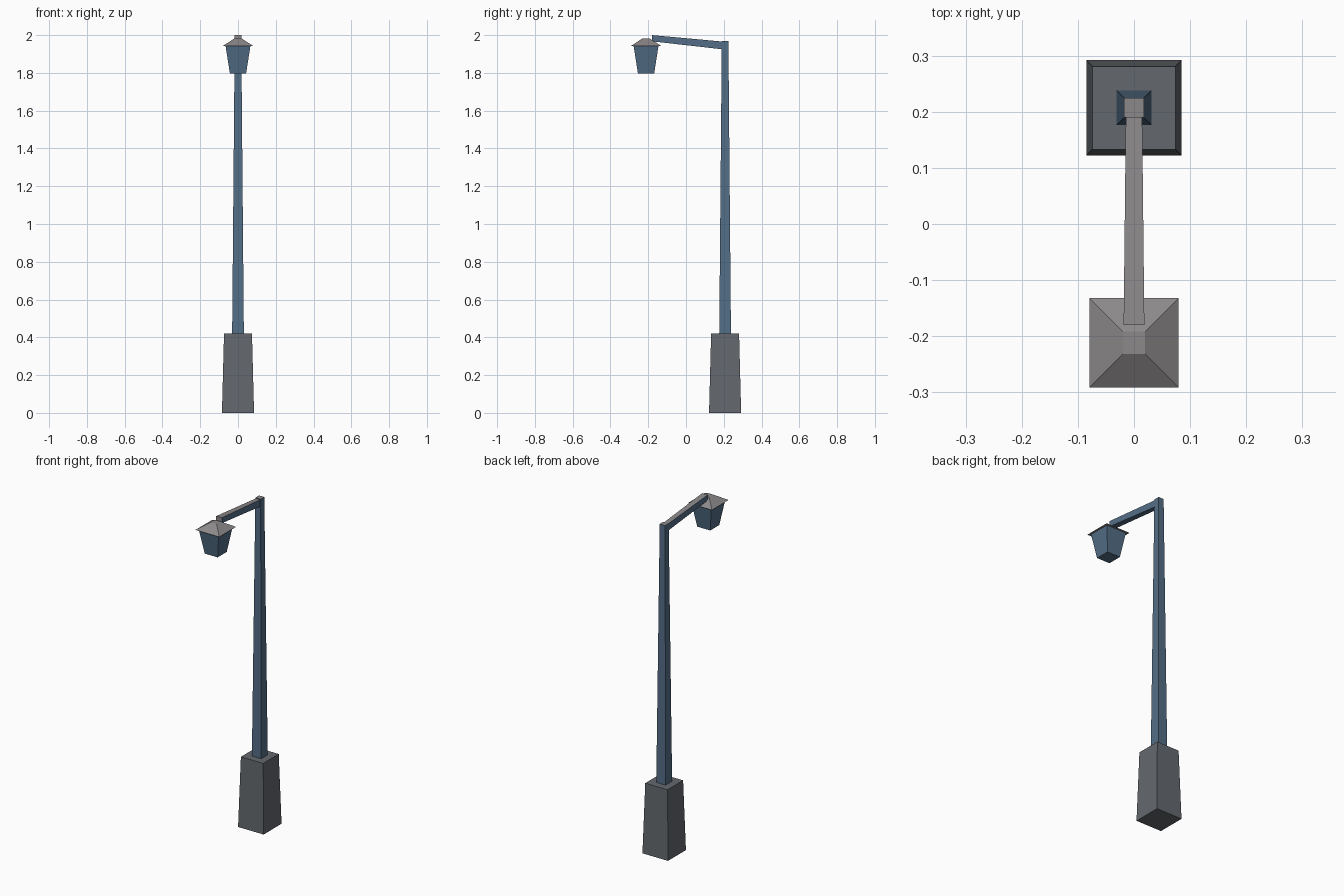
import bpy, bmesh
from mathutils import Vector

if "Cube" in bpy.data.objects:
    bpy.data.objects.remove(bpy.data.objects["Cube"])


def material(name, rgb):
    m = bpy.data.materials.new(name)
    m.diffuse_color = (*rgb, 1)
    m.use_nodes = True
    m.node_tree.nodes["Principled BSDF"].inputs["Base Color"].default_value = m.diffuse_color
    return m


BLUE = material("slate blue", (0.088, 0.155, 0.24))
STONE = material("stone grey", (0.127, 0.138, 0.155))
CAP = material("warm grey", (0.265, 0.25, 0.255))


def prism(name, ring_a, ring_b, mats, rule=None):
    """Loft between two quads; rule(normal) picks a material slot."""
    bm = bmesh.new()
    a = [bm.verts.new(p) for p in ring_a]
    b = [bm.verts.new(p) for p in ring_b]
    bm.faces.new(a)
    bm.faces.new(b)
    for i in range(4):
        j = (i + 1) % 4
        bm.faces.new((a[i], a[j], b[j], b[i]))
    bmesh.ops.recalc_face_normals(bm, faces=bm.faces)
    bm.normal_update()
    if rule:
        for f in bm.faces:
            f.material_index = rule(f.normal)
    me = bpy.data.meshes.new(name)
    bm.to_mesh(me)
    bm.free()
    for m in mats:
        me.materials.append(m)
    ob = bpy.data.objects.new(name, me)
    bpy.context.collection.objects.link(ob)
    return ob


def square(h, y, z):
    return [Vector((sx * h, y + sy * h, z))
            for sx, sy in ((-1, -1), (1, -1), (1, 1), (-1, 1))]


def end(w, y, z0, z1):
    return [Vector((-w, y, z0)), Vector((w, y, z0)),
            Vector((w, y, z1)), Vector((-w, y, z1))]


POLE_Y, LAMP_Y = 0.207, -0.2115

# Stone plinth
prism("plinth", square(0.085, POLE_Y, 0), square(0.074, POLE_Y, 0.42), [STONE])

# Tapered pole with a grey top
prism("pole", square(0.031, POLE_Y, 0.42), square(0.0175, POLE_Y, 1.97),
      [BLUE, CAP], lambda n: int(n.z > 0.5))

# Arm rising toward the lamp, grey on top and on the front end
prism("arm", end(0.0185, -0.18, 1.967, 2.0), end(0.0145, 0.192, 1.925, 1.966),
      [BLUE, CAP], lambda n: int(n.z > 0.5 or n.y < -0.5))

# Lantern body
prism("lantern", square(0.043, LAMP_Y, 1.797), square(0.066, LAMP_Y, 1.944), [BLUE])

# Lantern roof
prism("lantern_roof", square(0.0795, LAMP_Y, 1.943), square(0.02, LAMP_Y, 1.982), [CAP])
